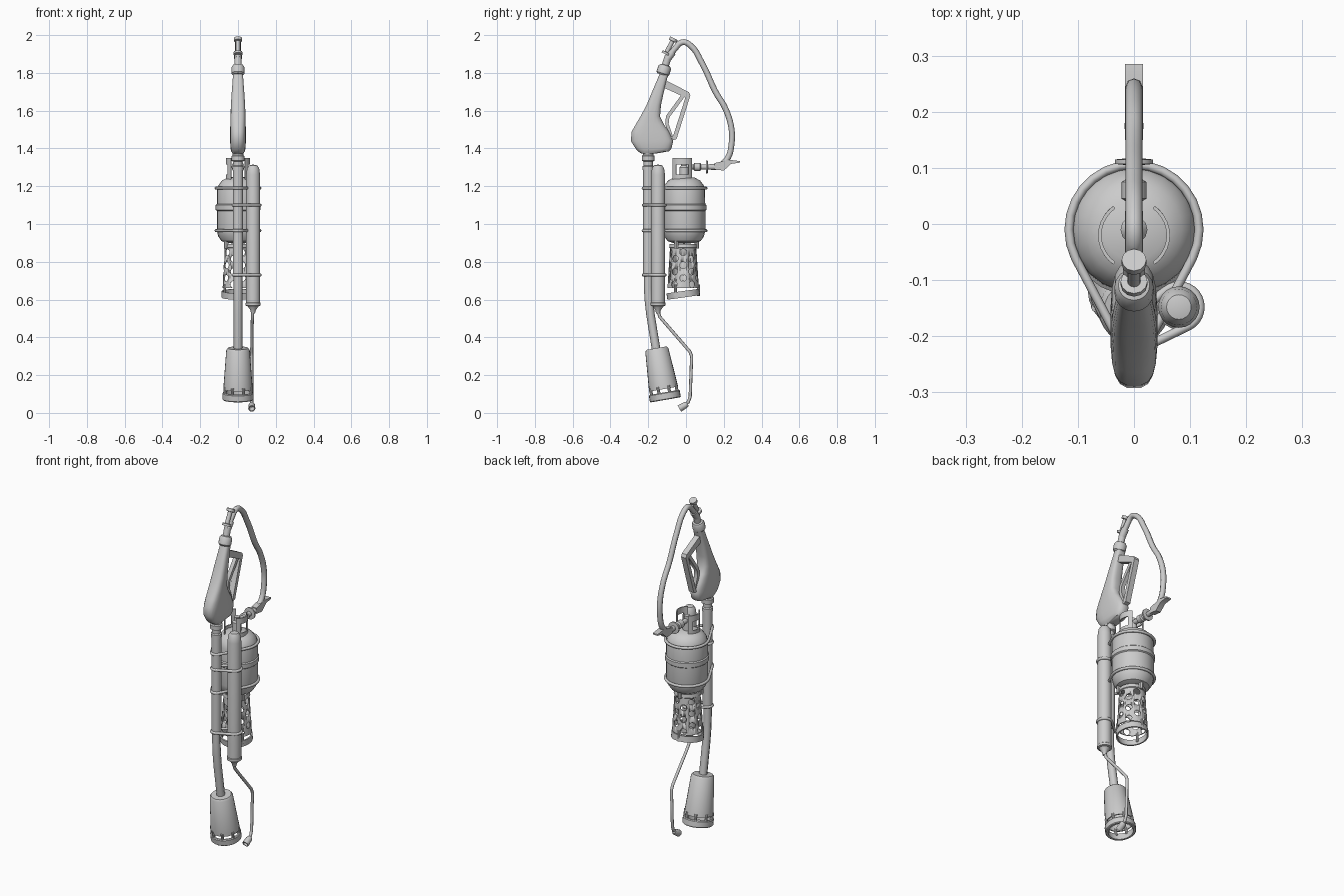
import bpy, bmesh
from math import sin, cos, pi, radians
from mathutils import Vector, Matrix
from mathutils.geometry import convex_hull_2d

if "Cube" in bpy.data.objects:
    bpy.data.objects.remove(bpy.data.objects["Cube"])


def finish(name, bm, angle=35):
    bmesh.ops.remove_doubles(bm, verts=bm.verts, dist=1e-5)
    bmesh.ops.recalc_face_normals(bm, faces=bm.faces)
    me = bpy.data.meshes.new(name)
    bm.to_mesh(me)
    bm.free()
    me.shade_smooth()
    me.set_sharp_from_angle(angle=radians(angle))
    ob = bpy.data.objects.new(name, me)
    bpy.context.collection.objects.link(ob)
    return ob


def skin(bm, rings, closed=False, caps=False):
    vs = [[bm.verts.new(p) for p in r] for r in rings]
    n = len(vs[0])
    for k in range(len(vs) if closed else len(vs) - 1):
        a, b = vs[k], vs[(k + 1) % len(vs)]
        for i in range(n):
            bm.faces.new((a[i], a[(i + 1) % n], b[(i + 1) % n], b[i]))
    if caps:
        bm.faces.new(vs[0])
        bm.faces.new(vs[-1])


def add_lathe(bm, prof, origin, axis=(0, 0, 1), seg=24, closed=False):
    q = Vector(axis).to_track_quat('Z', 'Y')
    o = Vector(origin)
    skin(bm, [[o + q @ Vector((r * cos(2 * pi * i / seg), r * sin(2 * pi * i / seg), z))
               for i in range(seg)] for r, z in prof], closed)


def lathe(name, prof, origin, axis=(0, 0, 1), seg=24, closed=False):
    bm = bmesh.new()
    add_lathe(bm, prof, origin, axis, seg, closed)
    return finish(name, bm)


def band(r0, r1, z0, z1):
    return [(r1, z0), (r1, z1), (r0, z1), (r0, z0)]


def rod(r, h):
    return [(0, 0), (r, 0), (r, h), (0, h)]


def tube(name, pts, r, bezier=False, cyclic=False):
    cu = bpy.data.curves.new(name, 'CURVE')
    cu.dimensions = '3D'
    cu.bevel_depth, cu.bevel_resolution, cu.use_fill_caps = r, 2, True
    sp = cu.splines.new('BEZIER' if bezier else 'POLY')
    data = sp.bezier_points if bezier else sp.points
    data.add(len(pts) - 1)
    for p, co in zip(data, pts):
        if bezier:
            p.co = co
            p.handle_left_type = p.handle_right_type = 'AUTO'
        else:
            p.co = (*co, 1)
    sp.resolution_u = 5
    sp.use_cyclic_u = cyclic
    ob = bpy.data.objects.new(name, cu)
    bpy.context.collection.objects.link(ob)
    for s in cu.splines:
        s.use_smooth = True
    return ob


def plate(name, outline, hw):
    bm = bmesh.new()
    skin(bm, [[(x, y, z) for y, z in outline] for x in (-hw, hw)], caps=True)
    return finish(name, bm)


def strap(name, circles, z, r=0.008):
    pts = [Vector((x + R * cos(i * pi / 14), y + R * sin(i * pi / 14)))
           for x, y, R in circles for i in range(28)]
    tube(name, [(*pts[i], z) for i in convex_hull_2d(pts)], r, cyclic=True)


# Gas tank with rims
TY = -0.01
lathe("gas_tank", [(0, 1.25), (.055, 1.246), (.085, 1.23), (.104, 1.205), (.111, 1.18),
                   (.112, 1.105), (.118, 1.10), (.118, 1.075), (.112, 1.07), (.112, .965),
                   (.105, .935), (.088, .91), (.06, .9), (0, .895)], (0, TY, 0))

# Tank collar: two slotted guards
for side, base in (("right", 0), ("left", 180)):
    bm = bmesh.new()
    for a0, a1, z0, z1 in ((-55, 55, 1.315, 1.35), (-55, -32, 1.22, 1.315),
                           (32, 55, 1.22, 1.315), (-55, 55, 1.22, 1.262)):
        n = 10
        rings = []
        for i in range(n + 1):
            a = radians(base + a0 + (a1 - a0) * i / n)
            rings.append([(r * cos(a), -.02 + r * sin(a), z)
                          for r, z in band(.058, .064, z0, z1)])
        skin(bm, rings, caps=True)
    finish("tank_collar_" + side, bm)

# Valve and regulator
lathe("valve_body", [(0, 1.23), (.024, 1.23), (.024, 1.30), (.016, 1.31), (.016, 1.33),
                     (0, 1.33)], (0, TY, 0), seg=12)
lathe("regulator", [(0, 0), (.014, 0), (.014, .04), (.022, .045), (.022, .075), (.014, .08),
                    (.014, .105), (.034, .107), (.034, .115), (.014, .117), (.017, .18),
                    (0, .18)], (0, 0, 1.302), (0, 1, 0), 16)
plate("hose_elbow", [(.15, 1.288), (.2, 1.283), (.238, 1.318), (.285, 1.325),
                     (.285, 1.333), (.23, 1.34), (.15, 1.322)], .016)

# Perforated sleeve below the tank
sleeve = lathe("perforated_sleeve", [(.071, .895), (.074, .875), (.070, .872), (.083, .66),
                                     (.078, .66), (.065, .872), (.066, .895)],
               (0, -.015, 0), seg=40, closed=True)
bm = bmesh.new()
for row in range(6):
    for k in range(5):
        a = radians(72 * k + 36 * (row % 2))
        d = Vector((cos(a), sin(a), 0))
        add_lathe(bm, rod(.018, .06), d * .05 + Vector((0, -.015, .85 - .034 * row)), d, 14)
cutter = finish("hole_cutter", bm)
cutter.hide_render = True
mod = sleeve.modifiers.new("holes", 'BOOLEAN')
mod.operation, mod.object, mod.solver = 'DIFFERENCE', cutter, 'EXACT'
bpy.context.view_layer.update()
ev = sleeve.evaluated_get(bpy.context.evaluated_depsgraph_get())
holed = bpy.data.meshes.new_from_object(ev)
sleeve.modifiers.clear()
sleeve.data = holed
bpy.data.objects.remove(cutter)
lathe("sleeve_foot_ring", band(.079, .087, -.017, .017), (0, -.015, .628),
      (0, -.14, 1), 32, True)
for k in range(3):
    a = radians(90 + 120 * k)
    lathe(f"sleeve_post_{k}", rod(.007, .06), (.081 * cos(a), -.015 + .081 * sin(a), .62), seg=8)
    lathe(f"sleeve_clip_{k}", rod(.012, .05),
          (.072 * cos(a), -.015 + .072 * sin(a), .87), seg=8)

# Main pole
tube("pole", [(0, -.2, 1.36), (0, -.2, .66), (0, -.197, .6), (0, -.188, .52),
              (0, -.158, .335)], .0225)
lathe("pole_jacket", rod(.027, .57), (0, -.2, .73), seg=16)
lathe("pole_collar", [(0, 1.285), (.03, 1.285), (.03, 1.305), (.024, 1.31), (.024, 1.33),
                      (.034, 1.335), (.034, 1.36), (.028, 1.365), (.028, 1.40), (0, 1.40)],
      (0, -.2, 0), seg=16)

# Burner bell with vented foot ring
axis = Vector((0, .17, -.985)).normalized()
top = Vector((0, -.156, .343))
lathe("burner_bell", [(0, 0), (.054, 0), (.062, .01), (.078, .22), (.072, .22),
                      (.056, .02), (0, .02)], top, axis)
lathe("burner_ring", [(.079, .238), (.083, .243), (.083, .274), (.079, .278), (.068, .278),
                      (.071, .238)], top, axis, closed=True)
q = axis.to_track_quat('Z', 'Y')
for k in range(8):
    a = pi * (k + .5) / 4
    lathe(f"burner_post_{k}", rod(.008, .045),
          top + q @ Vector((.074 * cos(a), .074 * sin(a), .205)), axis, 8)

# Igniter cylinder with bent pilot rod
lathe("igniter_cylinder", [(0, 1.315), (.022, 1.31), (.032, 1.295), (.037, 1.26), (.037, .585),
                           (.04, .582), (.04, .568), (.03, .565), (.015, .545), (.01, .525),
                           (0, .525)], (.08, -.148, 0), seg=20)
tube("pilot_rod", [(.078, -.148, .55), (.077, -.14, .51), (.075, -.11, .475),
                   (.073, .02, .325), (.073, .03, .3), (.073, .022, .085),
                   (.073, .012, .057), (.073, -.01, .04)], .0085)
lathe("pilot_nozzle", [(0, 0), (.012, 0), (.017, .012), (.019, .05), (.014, .05), (.01, .02),
                       (0, .02)], (.073, .008, .048), (0, -.86, -.5), 12)

# Straps
for i, z in enumerate((1.19, .965)):
    strap(f"tank_strap_{i}", [(0, TY, .116), (0, -.2, .027)], z)
for i, z in enumerate((1.10, .73)):
    strap(f"igniter_strap_{i}", [(.08, -.148, .038), (0, -.2, .026)], z)

# Pump-nozzle handle body
sections = [(1.372, -.235, -.165, .028), (1.385, -.255, -.09, .036), (1.4, -.268, -.076, .04),
            (1.44, -.293, -.067, .042), (1.49, -.288, -.09, .042), (1.53, -.265, -.118, .041),
            (1.57, -.241, -.137, .04), (1.63, -.209, -.132, .038), (1.69, -.184, -.119, .034),
            (1.77, -.15, -.1, .028), (1.80, -.138, -.088, .026)]


def sup(v):
    return abs(v) ** .65 * (1 if v > 0 else -1)


bm = bmesh.new()
skin(bm, [[(hw * sup(cos(t)), (y0 + y1) / 2 + (y1 - y0) / 2 * sup(sin(t)), z)
           for t in [pi * (i + .5) / 10 for i in range(20)]] for z, y0, y1, hw in sections],
     caps=True)
finish("handle_body", bm, 40)

# Trigger guard and lever
plate("trigger_guard", [(-.105, 1.76), (.015, 1.698), (.023, 1.68), (-.05, 1.45), (-.08, 1.44),
                        (-.07, 1.46), (-.003, 1.67), (-.015, 1.675), (-.125, 1.725)], .016)
plate("trigger_lever", [(-.002, 1.68), (-.088, 1.565), (-.092, 1.53), (-.068, 1.46),
                        (-.085, 1.46), (-.11, 1.53), (-.106, 1.572), (-.02, 1.69)], .011)

# Swivel joint and clamp at the top
lathe("swivel", [(0, 0), (.028, 0), (.035, .008), (.035, .04), (.028, .052), (.019, .055),
                 (.019, .1), (0, .1)], (0, -.125, 1.79), (0, .3, .95), 16)
ca = Vector((0, .46, .89))
lathe("hose_clamp", [(0, 0), (.024, 0), (.024, .012), (.012, .014), (.012, .078),
                     (.022, .08), (.022, .096), (0, .096)], (0, -.108, 1.898), ca, 12)
lathe("hose_ferrule", rod(.02, .045), (0, -.098, 1.875), (0, .6, .8), 12)

# Hose
tube("hose", [(0, y, z) for y, z in
              [(-.095, 1.88), (-.06, 1.926), (-.02, 1.962), (.02, 1.948), (.087, 1.847),
               (.156, 1.70), (.21, 1.608), (.241, 1.503), (.241, 1.423), (.222, 1.35),
               (.185, 1.31)]], .0155, bezier=True)
